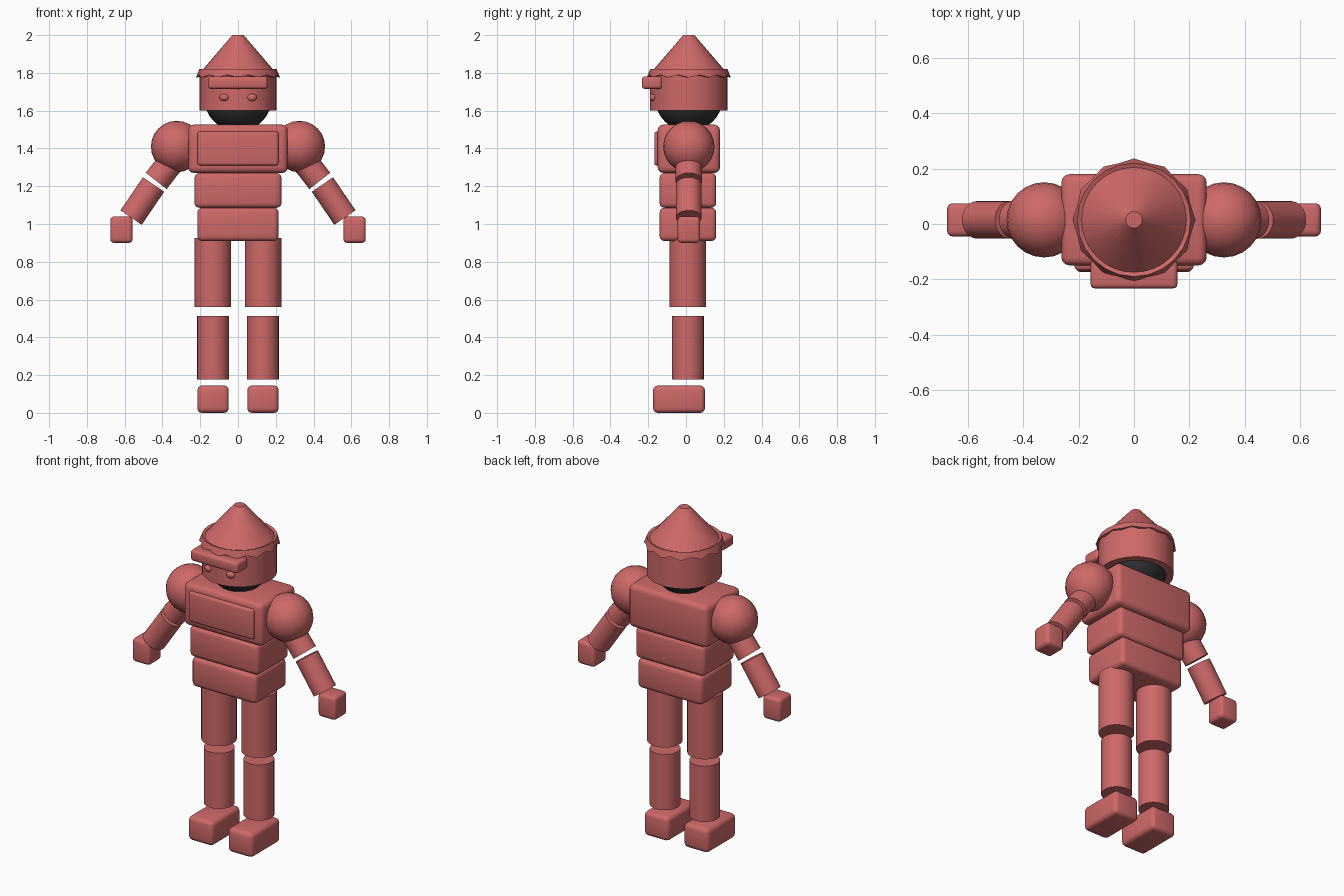
import bpy, bmesh, math
from mathutils import Vector, Matrix

cube = bpy.data.objects.get("Cube")
if cube:
    bpy.data.objects.remove(cube, do_unlink=True)

CY = 0.015  # depth of the body axis


def material(name, rgb):
    m = bpy.data.materials.new(name)
    m.use_nodes = True
    m.diffuse_color = (*rgb, 1)
    m.node_tree.nodes["Principled BSDF"].inputs["Base Color"].default_value = (*rgb, 1)
    return m


RED = material("soft red", (0.62, 0.14, 0.14))
DARK = material("charcoal", (0.03, 0.03, 0.033))


def finish(bm, name, mat=RED, angle=35):
    bmesh.ops.recalc_face_normals(bm, faces=bm.faces)
    mesh = bpy.data.meshes.new(name)
    bm.to_mesh(mesh)
    bm.free()
    mesh.materials.append(mat)
    ob = bpy.data.objects.new(name, mesh)
    bpy.context.collection.objects.link(ob)
    bpy.ops.object.select_all(action='DESELECT')
    ob.select_set(True)
    bpy.context.view_layer.objects.active = ob
    bpy.ops.object.shade_smooth_by_angle(angle=math.radians(angle))
    return ob


def box(name, center, size, bevel=0.025):
    bm = bmesh.new()
    bmesh.ops.create_cube(bm, size=1, matrix=Matrix.Translation(center) @ Matrix.Diagonal((*size, 1)))
    bmesh.ops.bevel(bm, geom=bm.edges[:], offset=bevel, segments=3, profile=0.5, affect='EDGES')
    return finish(bm, name)


def tube(name, start, end, r1, r2=None, sides=32):
    a, b = Vector(start), Vector(end)
    d = b - a
    mat = Matrix.Translation((a + b) / 2) @ d.to_track_quat('Z', 'Y').to_matrix().to_4x4()
    bm = bmesh.new()
    bmesh.ops.create_cone(bm, cap_ends=True, segments=sides, radius1=r1,
                          radius2=r1 if r2 is None else r2, depth=d.length, matrix=mat)
    return finish(bm, name)


def ball(name, center, radii, mat=RED, sides=24):
    bm = bmesh.new()
    bmesh.ops.create_uvsphere(bm, u_segments=sides, v_segments=sides // 2, radius=1,
                              matrix=Matrix.Translation(center) @ Matrix.Diagonal((*radii, 1)))
    return finish(bm, name, mat)


def scalloped_ring(name, sides=24):
    # rings of the section: inner top, outer top, wavy lower lip, inner bottom
    bm = bmesh.new()
    rings = []
    for r, z, wave in ((0.185, 1.812, 0), (0.205, 1.82, 0), (0.222, 1.776, 1), (0.185, 1.78, 0)):
        ring = []
        for i in range(sides):
            a = 2 * math.pi * i / sides
            odd = wave * (i % 2)
            rr = r - 0.01 * odd
            ring.append(bm.verts.new((rr * math.sin(a), CY + rr * math.cos(a), z + 0.014 * odd)))
        rings.append(ring)
    for k, ring in enumerate(rings):
        other = rings[(k + 1) % len(rings)]
        for i in range(sides):
            j = (i + 1) % sides
            bm.faces.new((ring[i], ring[j], other[j], other[i]))
    return finish(bm, name)


# Torso
box("pelvis", (0, CY - 0.005, 0.998), (0.43, 0.3, 0.176))
box("abdomen", (0, CY - 0.005, 1.178), (0.46, 0.3, 0.184))
box("chest", (0, CY, 1.398), (0.526, 0.33, 0.256), 0.03)
box("chest_plate", (0, -0.15, 1.4), (0.43, 0.036, 0.18), 0.014)

# Head, helmet and hat
ball("head", (0, CY, 1.67), (0.18, 0.18, 0.18), DARK, 32)
tube("helmet", (0, CY, 1.6), (0, CY, 1.81), 0.205)
scalloped_ring("hat_brim")
tube("hat", (0, CY, 1.81), (0, CY, 2.0), 0.193, 0.03)
box("visor", (0, -0.18, 1.748), (0.314, 0.106, 0.066), 0.016)

# Limbs and eyes on both sides
for side, s in (("left", 1), ("right", -1)):
    ball(side + "_eye", (s * 0.073, -0.174, 1.67), (0.027, 0.018, 0.02), sides=16)
    ball(side + "_shoulder", (s * 0.325, CY, 1.41), (0.136, 0.136, 0.136))
    tube(side + "_upper_arm", (s * 0.33, CY, 1.36), (s * 0.433, CY, 1.228), 0.07)
    tube(side + "_forearm", (s * 0.447, CY, 1.209), (s * 0.566, CY, 1.034), 0.068)
    box(side + "_hand", (s * 0.617, CY, 0.97), (0.118, 0.12, 0.14), 0.02)
    tube(side + "_thigh", (s * 0.133, CY - 0.005, 0.56), (s * 0.133, CY - 0.005, 0.925), 0.097)
    tube(side + "_shin", (s * 0.132, CY - 0.005, 0.178), (s * 0.132, CY - 0.005, 0.512), 0.084)
    box(side + "_foot", (s * 0.132, -0.037, 0.0725), (0.166, 0.275, 0.145))
